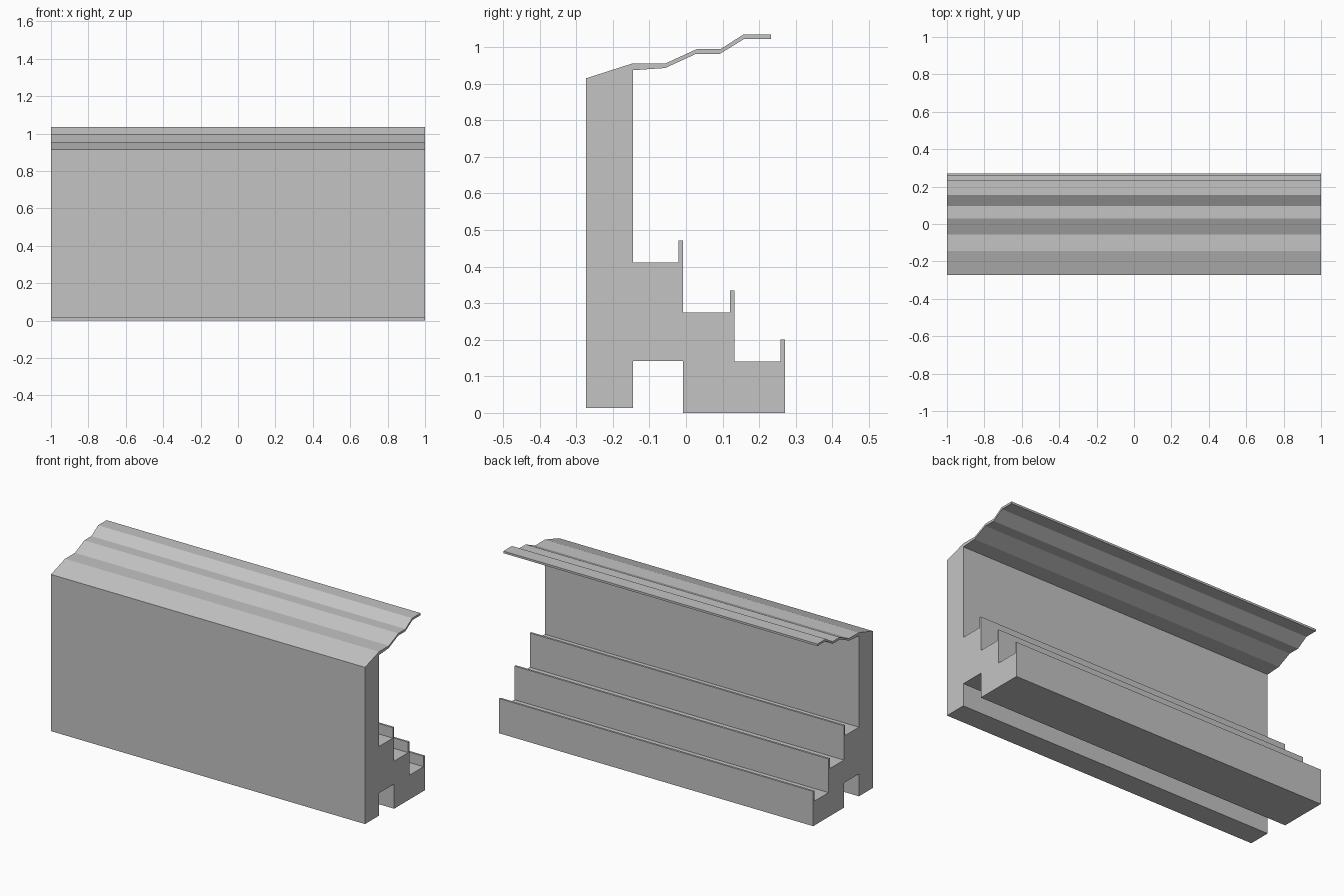
import bpy, bmesh

cube = bpy.data.objects.get("Cube")
if cube:
    bpy.data.objects.remove(cube, do_unlink=True)

grey = bpy.data.materials.new("concrete grey")
grey.use_nodes = True
colour = (0.55, 0.55, 0.55, 1)
grey.diffuse_color = colour
grey.node_tree.nodes["Principled BSDF"].inputs["Base Color"].default_value = colour


def extrude_profile(name, profile, half_length=1.0):
    """Sweep a closed (y, z) outline along the whole stand."""
    bm = bmesh.new()
    face = bm.faces.new([bm.verts.new((-half_length, y, z)) for y, z in profile])
    swept = bmesh.ops.extrude_face_region(bm, geom=[face])["geom"]
    verts = [g for g in swept if isinstance(g, bmesh.types.BMVert)]
    bmesh.ops.translate(bm, verts=verts, vec=(2 * half_length, 0, 0))
    bmesh.ops.recalc_face_normals(bm, faces=bm.faces)
    mesh = bpy.data.meshes.new(name)
    bm.to_mesh(mesh)
    bm.free()
    mesh.materials.append(grey)
    obj = bpy.data.objects.new(name, mesh)
    bpy.context.collection.objects.link(obj)
    return obj


# Tall wall joined to the three stepped terraces, with a channel below
wall_front, wall_back = -0.273, -0.145
tiers = [(-0.008, 0.411), (0.132, 0.274), (0.271, 0.14)]
outline = [(wall_back, 0.013), (wall_front, 0.013), (wall_front, 0.915),
           (wall_back, 0.956)]
inner = wall_back
for edge, height in tiers:
    outline += [(inner, height), (edge, height)]
    inner = edge
outline += [(inner, 0), (tiers[0][0], 0), (tiers[0][0], 0.142), (wall_back, 0.142)]
extrude_profile("wall_and_terraces", outline)

# Thin parapet along the edge of each terrace
for level, (edge, height) in zip(("upper", "middle", "lower"), tiers):
    inside, top = edge - 0.012, height + 0.06
    extrude_profile(level + "_parapet",
                    [(inside, height), (edge, height), (edge, top), (inside, top)])

# Folded canopy sheet overhanging the terraces
canopy_top = [(wall_back, 0.956), (-0.055, 0.956), (0.03, 0.995),
              (0.095, 0.995), (0.156, 1.034), (0.233, 1.034)]
canopy_under = [(0.233, 1.022), (0.158, 1.022), (0.093, 0.982),
                (0.028, 0.982), (-0.057, 0.943), (wall_back, 0.937)]
extrude_profile("folded_canopy", canopy_top + canopy_under)
